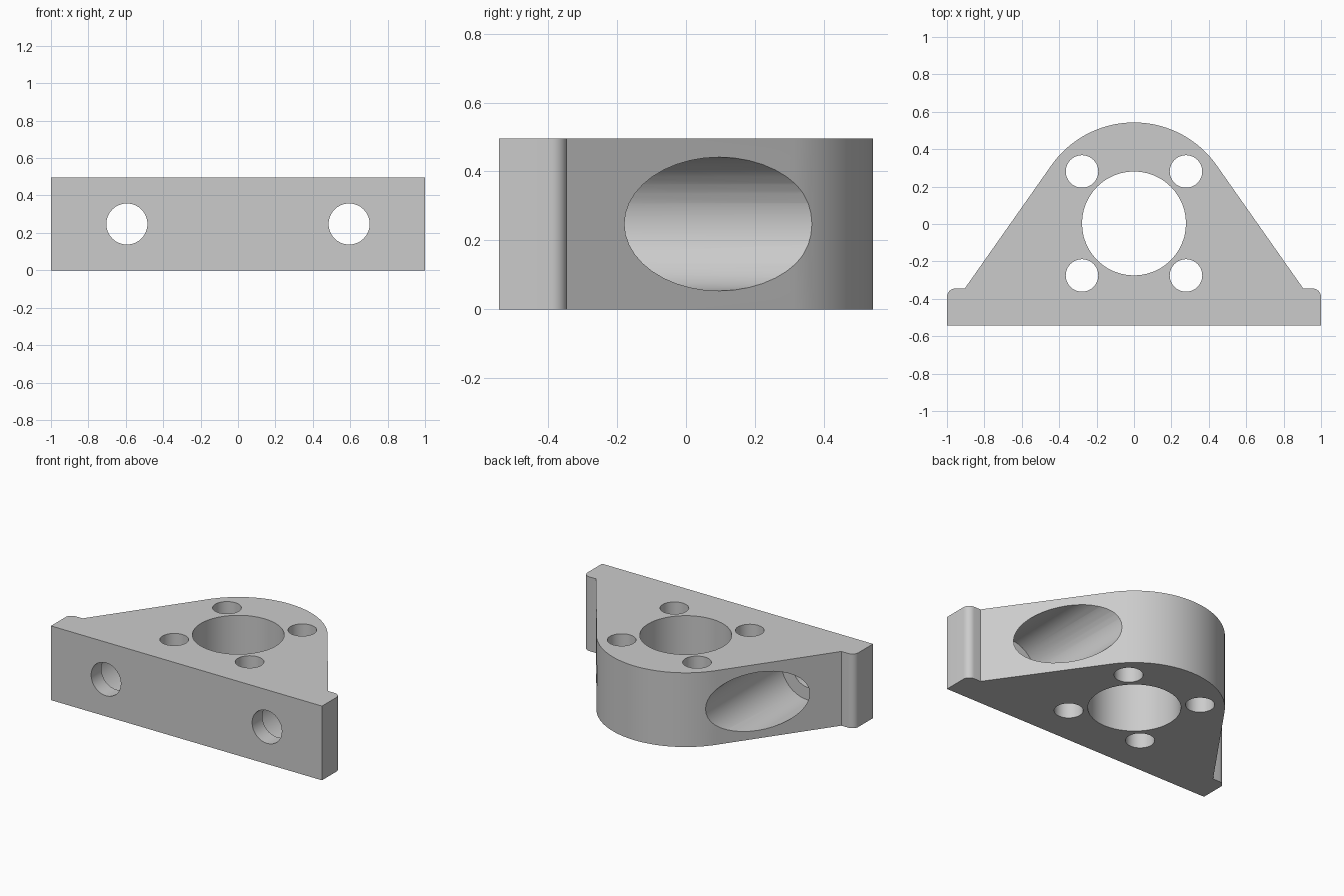
import bpy
import bmesh
from math import acos, atan2, cos, hypot, pi, radians, sin
from mathutils import Matrix

if "Cube" in bpy.data.objects:
    bpy.data.objects.remove(bpy.data.objects["Cube"])

HEIGHT = 0.495
FRONT, FOOT = -0.543, -0.345      # front face and top of the feet
CENTRE, RADIUS = 0.003, 0.54      # rounded hub
FILLET = 0.045
FOOT_X = 0.905                    # where the sloping side meets the foot

grey = bpy.data.materials.new("plain grey")
grey.use_nodes = True
grey.diffuse_color = (0.6, 0.6, 0.6, 1)
grey.node_tree.nodes["Principled BSDF"].inputs["Base Color"].default_value = (0.6, 0.6, 0.6, 1)


def make_object(name, bm):
    bmesh.ops.recalc_face_normals(bm, faces=bm.faces)
    mesh = bpy.data.meshes.new(name)
    bm.to_mesh(mesh)
    bm.free()
    mesh.materials.append(grey)
    obj = bpy.data.objects.new(name, mesh)
    bpy.context.collection.objects.link(obj)
    return obj


def arc(cx, cy, r, start, end, steps):
    angles = [start + (end - start) * i / steps for i in range(steps + 1)]
    return [(cx + r * cos(a), cy + r * sin(a)) for a in angles]


# Right half of the outline: foot, rounded foot corner, tangent slope, hub arc
dy = FOOT - CENTRE
tangent = atan2(dy, FOOT_X) + acos(RADIUS / hypot(FOOT_X, dy))
half = [(1, FRONT)]
half += arc(1 - FILLET, FOOT - FILLET, FILLET, 0, pi / 2, 8)
half += [(FOOT_X, FOOT)]
half += arc(0, CENTRE, RADIUS, tangent, pi / 2, 20)
outline = half + [(-x, y) for x, y in reversed(half[:-1])]

# Solid body
bm = bmesh.new()
base = bm.faces.new([bm.verts.new((x, y, 0)) for x, y in outline])
top = bmesh.ops.extrude_face_region(bm, geom=[base])["geom"]
bmesh.ops.translate(bm, verts=[v for v in top if isinstance(v, bmesh.types.BMVert)],
                    vec=(0, 0, HEIGHT))
body = make_object("bearing_bracket", bm)


def drill(name, radius, start, end, sides):
    """Cut a round hole along the straight line from start to end."""
    bm = bmesh.new()
    upright = start[2] != end[2]
    length = end[2] - start[2] if upright else end[1] - start[1]
    middle = [(a + b) / 2 for a, b in zip(start, end)]
    turn = Matrix() if upright else Matrix.Rotation(radians(90), 4, "X")
    bmesh.ops.create_cone(bm, cap_ends=True, segments=sides, radius1=radius, radius2=radius,
                          depth=length, matrix=Matrix.Translation(middle) @ turn)
    cutter = make_object(name, bm)
    cutter.hide_render = True
    mod = body.modifiers.new(name, "BOOLEAN")
    mod.operation = "DIFFERENCE"
    mod.solver = "EXACT"
    mod.object = cutter
    bpy.context.view_layer.objects.active = body
    bpy.ops.object.modifier_apply(modifier=name)
    bpy.data.objects.remove(cutter)


# Central bore
drill("shaft_bore", 0.278, (0, CENTRE, -1), (0, CENTRE, 1), 48)

for side in (-1, 1):
    # Four vertical screw holes around the bore
    for end in (-1, 1):
        x, y = side * 0.278, CENTRE + end * 0.278
        drill("screw_hole", 0.087, (x, y, -1), (x, y, 1), 32)
    # Mounting holes through the front with wide counterbores from behind
    x, z = side * 0.594, HEIGHT / 2
    drill("mounting_hole", 0.11, (x, -1, z), (x, 1, z), 32)
    drill("counterbore", 0.194, (x, -0.435, z), (x, 1, z), 40)

# Smooth curved walls, crisp edges
bpy.ops.object.select_all(action="DESELECT")
body.select_set(True)
bpy.context.view_layer.objects.active = body
bpy.ops.object.shade_smooth_by_angle(angle=radians(30))
